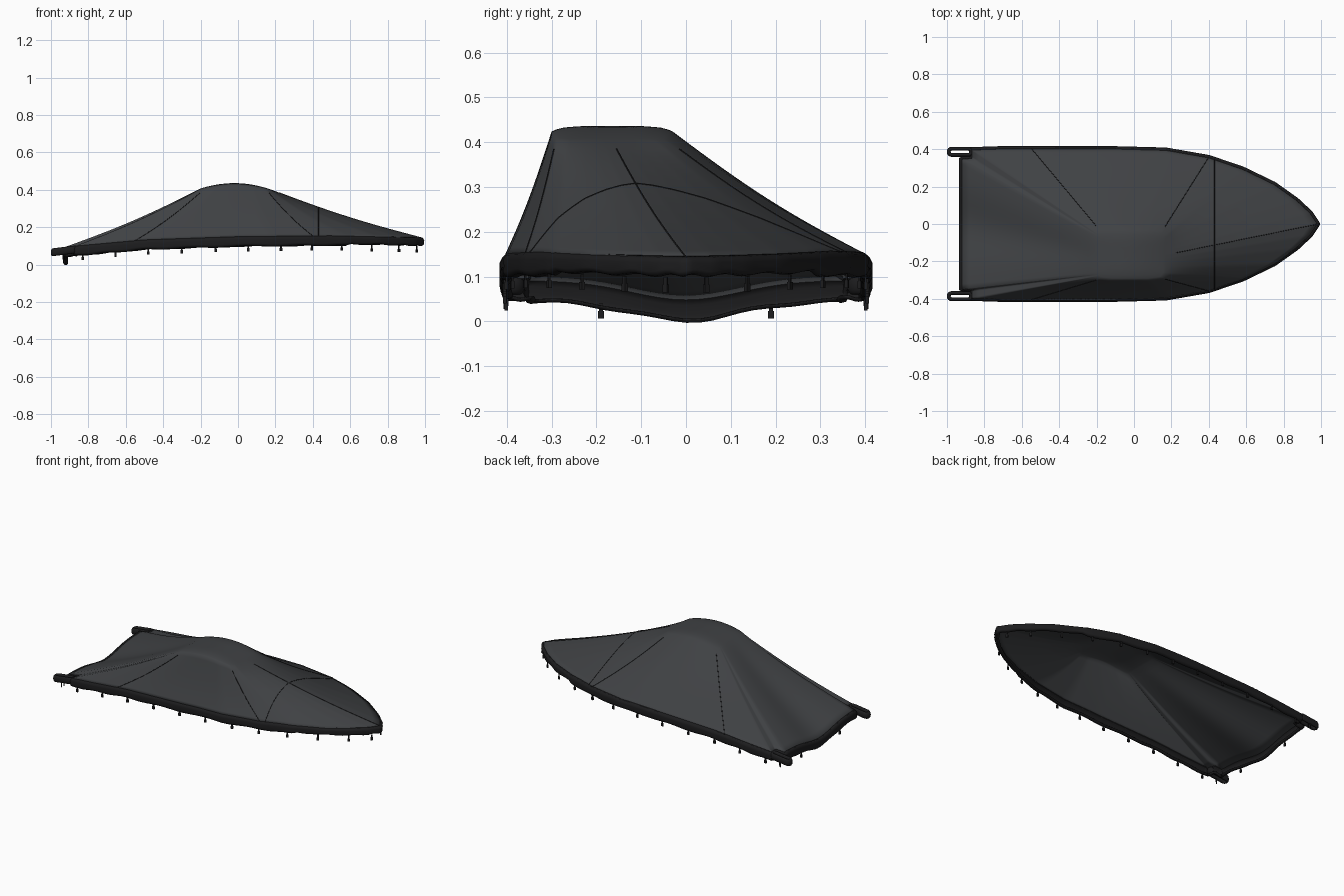
import bpy, bmesh, math
from mathutils import Vector

if "Cube" in bpy.data.objects:
    bpy.data.objects.remove(bpy.data.objects["Cube"])

def material(name, c):
    m = bpy.data.materials.new(name)
    m.diffuse_color = (*c, 1)
    m.use_nodes = True
    m.node_tree.nodes["Principled BSDF"].inputs["Base Color"].default_value = m.diffuse_color
    return m

CLOTH = material("charcoal_cloth", (0.05, 0.053, 0.057))
DARK = material("black_trim", (0.012, 0.012, 0.013))

def make(name, bm, mat, thick=0.0, angle=60):
    bmesh.ops.recalc_face_normals(bm, faces=bm.faces)
    me = bpy.data.meshes.new(name)
    bm.to_mesh(me)
    bm.free()
    ob = bpy.data.objects.new(name, me)
    bpy.context.collection.objects.link(ob)
    me.materials.append(mat)
    bpy.context.view_layer.objects.active = ob
    for o in bpy.context.selected_objects:
        o.select_set(False)
    ob.select_set(True)
    bpy.ops.object.shade_smooth_by_angle(angle=math.radians(angle))
    if thick:
        s = ob.modifiers.new("thickness", 'SOLIDIFY')
        s.thickness = thick
    return ob

def loft(bm, rings, wrap=False):
    rows = [[bm.verts.new(p) for p in r] for r in rings]
    pairs = list(zip(rows, rows[1:])) + ([(rows[-1], rows[0])] if wrap else [])
    for a, b in pairs:
        n = len(a)
        for i in range(n):
            bm.faces.new((a[i], a[(i + 1) % n], b[(i + 1) % n], b[i]))
    return rows

def interp(table, x):
    for (x0, y0), (x1, y1) in zip(table, table[1:]):
        if x <= x1:
            return y0 + (y1 - y0) * max(0, (x - x0) / (x1 - x0))
    return table[-1][1]

RIM_Z = [(-1, .088), (-.87, .10), (-.5, .133), (0, .15), (.5, .155), (1, .143)]

def rim_z(x, y):
    z = interp(RIM_Z, x)
    if x < -.8:                      # transom edge sags in the middle
        z -= .043 * math.exp(-(y / .17) ** 2)
    return z

def top_z(x, v):
    return .436 - .032 * ((x + .02) / .19) ** 2 - .012 * abs(v) ** 6

# Half outline: rim x, rim y, matching point on the raised console (x, -1..1 across)
KEYS = [(.985, 0, .17, 0), (.945, .06, .17, .15), (.87, .13, .17, .3), (.75, .215, .17, .5),
        (.58, .297, .17, .75), (.4, .358, .15, .93), (.17, .398, .08, 1), (-.1, .405, -.02, 1),
        (-.35, .405, -.12, 1), (-.55, .405, -.18, .95), (-.72, .405, -.195, .9),
        (-.87, .40, -.2, .85), (-.87, .355, -.2, .8), (-.925, .35, -.2, .76),
        (-.925, .18, -.2, .4), (-.925, 0, -.2, 0)]
SUB = 6
half = []
for a, b in zip(KEYS, KEYS[1:]):
    half += [[p + (q - p) * i / SUB for p, q in zip(a, b)] for i in range(SUB)]
half.append(list(KEYS[-1]))
full = half + [[x, -y, bx, -v] for x, y, bx, v in half[-2:0:-1]]
N = len(full)
rim = [Vector((x, y, rim_z(x, y))) for x, y, _, _ in full]
box = [Vector((bx, -.165 + .135 * v, top_z(bx, v))) for _, _, bx, v in full]

def cover_point(i, t):
    p = box[i].lerp(rim[i], t)
    p.z -= .015 * math.sin(math.pi * t)
    return p

# Stretched cover: console top rings, then the tent down to the rim
bm = bmesh.new()
rings = []
for s in (.06, .3, .55, .8, .93):
    ring = []
    for _, _, bx, v in full:
        x, w = -.015 + (bx + .015) * s, v * s
        ring.append((x, -.165 + .135 * w, top_z(x, w)))
    rings.append(ring)
rings += [[cover_point(i, t / 16) for i in range(N)] for t in range(17)]
rows = loft(bm, rings)
bm.faces.new(rows[0])
make("boat_cover", bm, CLOTH, .004)

# Rolled skirt and hem around the rim
out = []
for i in range(N):
    d = rim[(i + 1) % N] - rim[i - 1]
    out.append(Vector((d.y, -d.x, 0)).normalized())
bm = bmesh.new()
rings = []
for o, h in ((-.004, .003), (.005, -.004), (.011, -.016), (.008, -.028), (.011, -.038),
             (.005, -.05), (-.008, -.053), (-.016, -.046)):
    ring = []
    for i in range(N):
        wave = .003 * math.sin(i * .9) if h < -.03 else 0
        bow = .8 if rim[i].x > .6 else 1
        ring.append(rim[i] + out[i] * o + Vector((0, 0, h * bow + wave)))
    rings.append(ring)
loft(bm, rings)
make("skirt", bm, DARK, .003)

# Stitched seams
def seam(name, pts, r=.0018):
    cu = bpy.data.curves.new(name, 'CURVE')
    cu.dimensions = '3D'
    cu.bevel_depth = r
    cu.bevel_resolution = 1
    sp = cu.splines.new('POLY')
    sp.points.add(len(pts) - 1)
    for q, p in zip(sp.points, pts):
        q.co = (*p, 1)
    cu.materials.append(DARK)
    ob = bpy.data.objects.new(name, cu)
    bpy.context.collection.objects.link(ob)

for name, i in (("bow", 0), ("front_left", 5 * SUB), ("rear_left", 9 * SUB),
                ("front_right", N - 5 * SUB), ("rear_right", N - 9 * SUB)):
    seam(name + "_seam", [cover_point(i, t / 16) for t in range(1, 17)])
arch = []
for k in range(-5 * SUB + 1, 5 * SUB):
    i = k % N
    t = (.43 - box[i].x) / (rim[i].x - box[i].x)
    if 0 < t <= 1:
        arch.append(cover_point(i, t))
seam("cross_seam", arch)

# Slotted sleeves at the stern corners
for side, label in ((1, "left"), (-1, "right")):
    bm = bmesh.new()
    rings = []
    for k in range(32):
        a = 2 * math.pi * k / 32
        c, s = math.cos(a), math.sin(a)
        cx = -.93 + (.044 if c > 0 else -.044)
        ring = []
        for j in range(12):
            b = 2 * math.pi * j / 12
            r = .0165 + .0105 * math.cos(b)
            x = cx + r * c
            ring.append((x, side * (.386 + r * s),
                         .074 + .25 * (x + .93) * .5 + .021 * math.sin(b)))
        rings.append(ring)
    loft(bm, rings, wrap=True)
    make(label + "_stern_sleeve", bm, DARK)

# Hanging straps with small buckles
def block(bm, c, s, ang=0):
    ca, sa = math.cos(ang), math.sin(ang)
    for v in bmesh.ops.create_cube(bm, size=1)['verts']:
        x, y, z = v.co.x * s[0], v.co.y * s[1], v.co.z * s[2]
        v.co = (c[0] + x * ca - y * sa, c[1] + x * sa + y * ca, c[2] + z)

def strap(bm, p, ang, length=.034):
    block(bm, (p[0], p[1], p[2] - length * .4), (.009, .004, length * .8), ang)
    block(bm, (p[0], p[1], p[2] - length * .75), (.013, .008, length * .5), ang)

outline = sorted((k[0], k[1]) for k in KEYS[:12])
bm = bmesh.new()
for x in (-.83, -.655, -.48, -.3, -.12, .055, .23, .395, .555, .715, .86, .955):
    y = interp(outline, x)
    slope = (interp(outline, x + .02) - interp(outline, x - .02)) / .04
    for side in (1, -1):
        strap(bm, (x, side * y, interp(RIM_Z, x) - .045), side * math.atan(slope))
for side in (1, -1):
    strap(bm, (-.93, side * .19, rim_z(-.93, .19) - .042), math.pi / 2)
    block(bm, (-.935, side * .405, .046), (.005, .004, .036))
    block(bm, (-.925, side * .398, .05), (.004, .004, .03))
make("tie_down_straps", bm, DARK, 0, 30)
